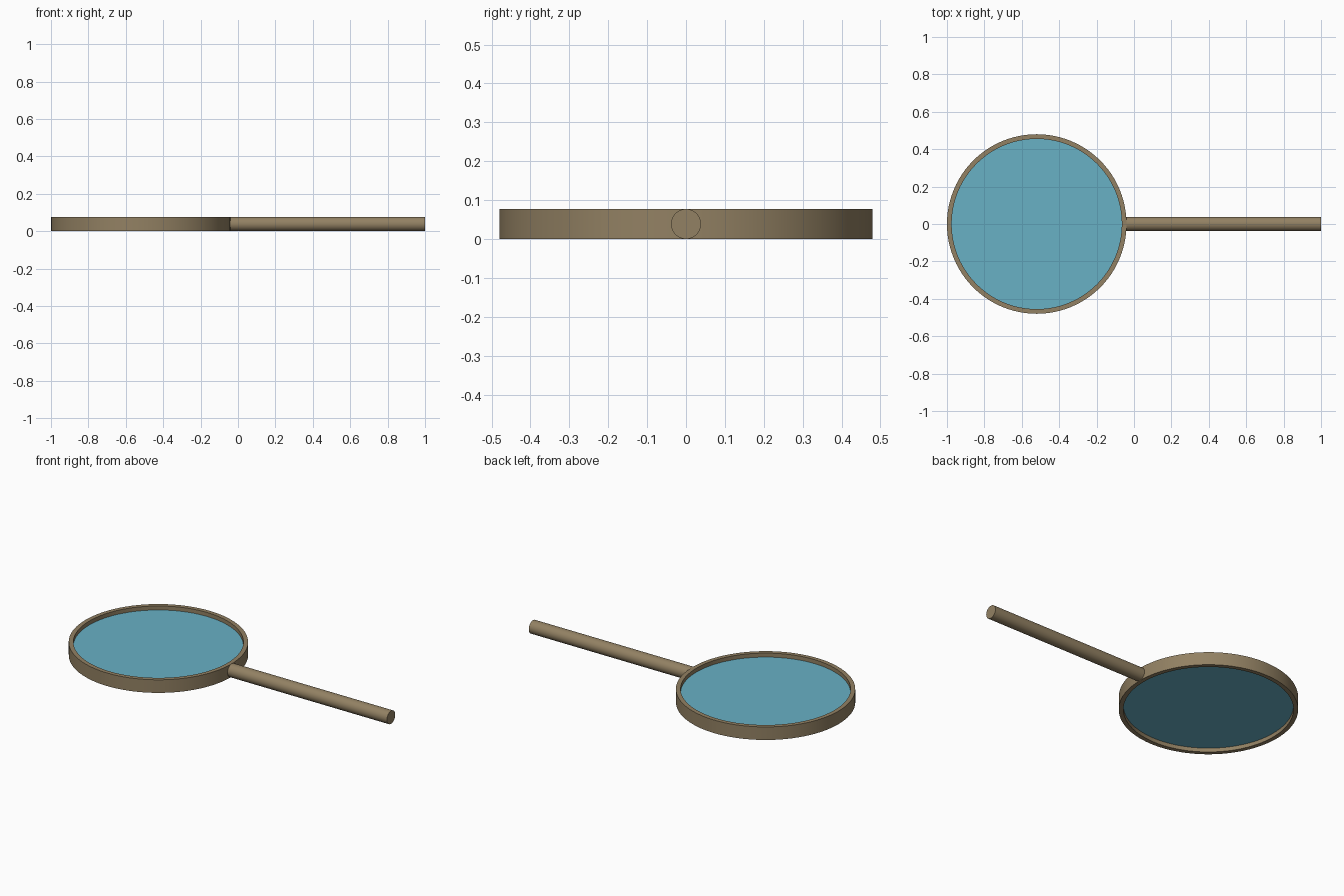
import bpy, bmesh, math

if "Cube" in bpy.data.objects:
    bpy.data.objects.remove(bpy.data.objects["Cube"])

HEAD_X, OUTER, INNER = -0.52, 0.48, 0.455
HEIGHT = 0.077
SEGS = 96


def material(name, rgb):
    m = bpy.data.materials.new(name)
    m.diffuse_color = (*rgb, 1)
    m.use_nodes = True
    m.node_tree.nodes["Principled BSDF"].inputs["Base Color"].default_value = m.diffuse_color
    return m


def finish(obj, name, mat):
    obj.name = name
    obj.data.materials.append(mat)
    bpy.ops.object.select_all(action='DESELECT')
    obj.select_set(True)
    bpy.context.view_layer.objects.active = obj
    bpy.ops.object.shade_smooth_by_angle(angle=math.radians(30))


def cylinder(name, radius, depth, loc, mat, sides, rot=(0, 0, 0)):
    bpy.ops.mesh.primitive_cylinder_add(vertices=sides, radius=radius, depth=depth,
                                        location=loc, rotation=rot)
    finish(bpy.context.object, name, mat)


brown = material("bronze_brown", (0.29, 0.22, 0.125))
blue = material("lens_blue", (0.14, 0.44, 0.56))

# Rim: rectangular section spun into a closed ring
bm = bmesh.new()
section = [(INNER, 0), (OUTER, 0), (OUTER, HEIGHT), (INNER, HEIGHT)]
verts = [bm.verts.new((r, 0, z)) for r, z in section]
edges = [bm.edges.new((verts[i], verts[(i + 1) % 4])) for i in range(4)]
bmesh.ops.spin(bm, geom=verts + edges, cent=(0, 0, 0), axis=(0, 0, 1),
               angle=math.tau, steps=SEGS, use_merge=True)
bmesh.ops.remove_doubles(bm, verts=bm.verts, dist=1e-5)
bmesh.ops.recalc_face_normals(bm, faces=bm.faces)
mesh = bpy.data.meshes.new("rim")
bm.to_mesh(mesh)
bm.free()
rim = bpy.data.objects.new("rim", mesh)
rim.location.x = HEAD_X
bpy.context.collection.objects.link(rim)
finish(rim, "rim", brown)

# Lens: disc recessed inside the rim on both sides
cylinder("lens", INNER + 0.002, 0.03, (HEAD_X, 0, HEIGHT / 2), blue, SEGS)

# Handle: round rod meeting the rim
start = -0.045
cylinder("handle", HEIGHT / 2, 1 - start, ((1 + start) / 2, 0, HEIGHT / 2), brown, 48,
         (0, math.pi / 2, 0))
